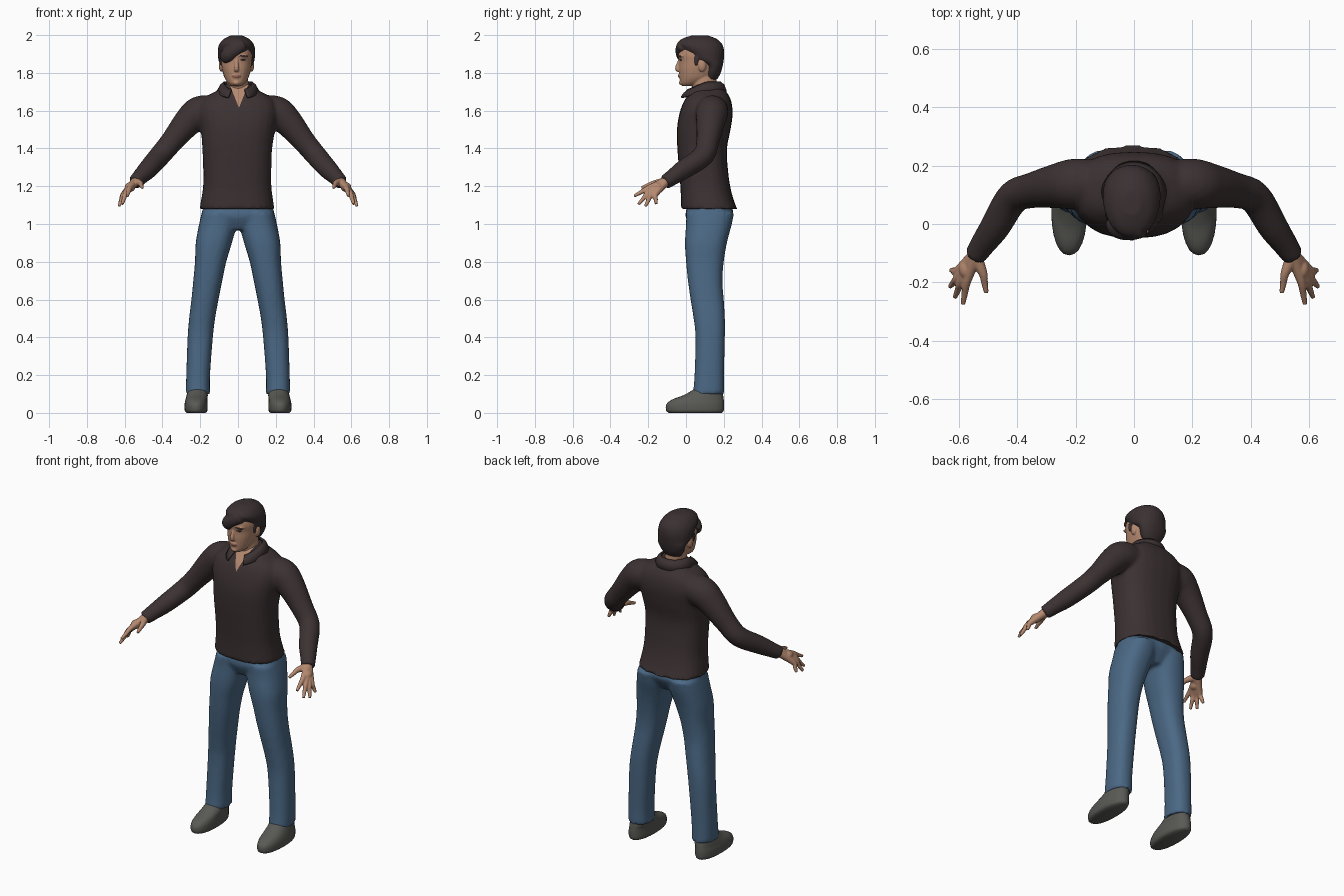
import bpy, bmesh, math
from mathutils import Vector

cube = bpy.data.objects.get("Cube")
if cube:
    bpy.data.objects.remove(cube, do_unlink=True)

SIDES = 24
parts = []


def material(name, r, g, b):
    m = bpy.data.materials.new(name)
    m.use_nodes = True
    m.diffuse_color = (r, g, b, 1)
    bsdf = next(n for n in m.node_tree.nodes if n.type == 'BSDF_PRINCIPLED')
    bsdf.inputs["Base Color"].default_value = (r, g, b, 1)
    bsdf.inputs["Roughness"].default_value = 0.8
    return m


SKIN = material("skin", 0.46, 0.25, 0.16)
SHIRT = material("dark brown cloth", 0.045, 0.031, 0.032)
DENIM = material("blue denim", 0.07, 0.14, 0.235)
SHOE = material("grey shoe", 0.1, 0.1, 0.09)
HAIR = material("dark hair", 0.043, 0.03, 0.032)
LIP = material("lips", 0.33, 0.14, 0.1)
EYE = material("dark eyes", 0.03, 0.02, 0.02)


def smooth_rows(rows, steps=4):
    """Catmull-Rom interpolation through rows of numbers."""
    rows = [rows[0]] + list(rows) + [rows[-1]]
    out = []
    for a, b, c, d in zip(rows, rows[1:], rows[2:], rows[3:]):
        for k in range(steps):
            t = k / steps
            out.append([q + (r - p) * t / 2 + (p - 2.5 * q + 2 * r - s / 2) * t * t
                        + (1.5 * (q - r) + (s - p) / 2) * t ** 3
                        for p, q, r, s in zip(a, b, c, d)])
    return out + [list(rows[-1])]


def skin_rings(bm, rings):
    loops = [[bm.verts.new(p) for p in ring] for ring in rings]
    for lo, hi in zip(loops, loops[1:]):
        for i in range(SIDES):
            j = (i + 1) % SIDES
            bm.faces.new((lo[i], lo[j], hi[j], hi[i]))
    bm.faces.new(loops[0][::-1])
    bm.faces.new(loops[-1])


ANGLES = [2 * math.pi * i / SIDES for i in range(SIDES)]


def loft(bm, rows, power=0.85):
    """Horizontal sections: height, centre x, half width, front y, back y."""
    def bulge(v):
        return math.copysign(abs(v) ** power, v)
    skin_rings(bm, [[Vector((x + w * bulge(math.cos(a)),
                             (f + b) / 2 + (b - f) / 2 * bulge(math.sin(a)), z))
                     for a in ANGLES] for z, x, w, f, b in smooth_rows(rows)])


def tube(bm, rows):
    """Round sections along a path: x, y, z, radius."""
    rows = smooth_rows(rows)
    pts = [Vector(r[:3]) for r in rows]
    rings = []
    for i, (p, row) in enumerate(zip(pts, rows)):
        way = pts[min(i + 1, len(pts) - 1)] - pts[max(i - 1, 0)]
        q = way.to_track_quat('Z', 'Y')
        rings.append([p + q @ Vector((math.cos(a), math.sin(a), 0)) * row[3] for a in ANGLES])
    skin_rings(bm, rings)


def ball(bm, centre, radii):
    made = bmesh.ops.create_uvsphere(bm, u_segments=20, v_segments=12, radius=1)
    for v in made["verts"]:
        v.co = Vector(centre) + Vector([c * r for c, r in zip(v.co, radii)])


def finish(bm, name, mats, voxel=0, relax=4):
    """Make the object; a voxel size fuses its pieces into one surface."""
    bmesh.ops.recalc_face_normals(bm, faces=bm.faces[:])
    me = bpy.data.meshes.new(name)
    bm.to_mesh(me)
    bm.free()
    ob = bpy.data.objects.new(name, me)
    bpy.context.collection.objects.link(ob)
    if voxel:
        fuse = ob.modifiers.new("fuse", 'REMESH')
        fuse.mode = 'VOXEL'
        fuse.voxel_size = voxel
        soft = ob.modifiers.new("soften", 'SMOOTH')
        soft.factor = 0.5
        soft.iterations = relax
        graph = bpy.context.evaluated_depsgraph_get()
        me = bpy.data.meshes.new_from_object(ob.evaluated_get(graph))
        ob.modifiers.clear()
        ob.data = me
    me.materials.clear()
    for m in mats:
        me.materials.append(m)
    parts.append(ob)
    return ob


def mirrored(rows, side, column):
    return [[v * side if i == column else v for i, v in enumerate(r)] for r in rows]


# Shirt: body and both sleeves fused
bm = bmesh.new()
loft(bm, [(1.08, -.005, .198, -.028, .272), (1.12, -.005, .192, -.027, .255),
          (1.2, -.004, .181, -.03, .234), (1.3, -.004, .181, -.038, .221),
          (1.4, -.004, .185, -.046, .217), (1.5, 0, .197, -.048, .236),
          (1.58, 0, .21, -.036, .247), (1.64, 0, .2, -.016, .242),
          (1.68, 0, .16, .008, .227), (1.71, 0, .105, .03, .205),
          (1.74, 0, .075, .05, .18)], 0.8)
ARM = [(.13, .14, 1.6, .08), (.205, .137, 1.59, .087), (.265, .13, 1.54, .077),
       (.35, .115, 1.437, .061), (.415, .09, 1.36, .057), (.475, -.008, 1.292, .052),
       (.515, -.065, 1.252, .044), (.546, -.112, 1.22, .038)]
for side in (-1, 1):
    tube(bm, mirrored(ARM, side, 0))
shirt = finish(bm, "shirt", [SHIRT, SKIN], 0.01, 5)

# Open neck cut cleanly into the shirt front
V_BASE, V_SLOPE = 1.615, 0.4
bm = bmesh.new()
bm.from_mesh(shirt.data)
for side in (-1, 1):
    faces = [f for f in bm.faces if f.calc_center_median().z > 1.58
             and f.calc_center_median().y < 0.1]
    geom = set(faces)
    for f in faces:
        geom.update(f.edges)
        geom.update(f.verts)
    bmesh.ops.bisect_plane(bm, geom=list(geom), dist=1e-5, plane_co=(0.005, 0, V_BASE),
                           plane_no=(side, 0, -V_SLOPE))
for f in bm.faces:
    c = f.calc_center_median()
    f.material_index = int(c.y < 0.1 and abs(c.x - 0.005) < (c.z - V_BASE) * V_SLOPE)
bm.to_mesh(shirt.data)
bm.free()

# Collar: folded band around the back, dropping to two points in front
bm = bmesh.new()
last = None
for i in range(33):
    a = math.radians(-152 + 304 * i / 32)
    s, c = math.sin(a), math.cos(a)
    f = max(0, -c)
    pair = [bm.verts.new((.073 * s, .107 + .073 * c - .035 * f, 1.75 - .045 * f)),
            bm.verts.new((.09 * s, .107 + .092 * c - .04 * f, 1.735 - .05 * f)),
            bm.verts.new((.11 * s, .107 + .105 * c - .045 * f, 1.7 - .035 * f))]
    if last:
        for k in range(2):
            bm.faces.new((last[k], last[k + 1], pair[k + 1], pair[k]))
    last = pair
collar = finish(bm, "collar", [SHIRT])
thick = collar.modifiers.new("thickness", 'SOLIDIFY')
thick.thickness = 0.01
thick.offset = 0

# Trousers: two legs and a pelvis fused
bm = bmesh.new()
LEG = [(.1, .212, .064, .036, .201), (.2, .211, .063, .045, .201), (.4, .2, .067, .05, .206),
       (.5, .19, .069, .04, .206), (.6, .175, .072, .024, .2), (.7, .16, .077, .01, .193),
       (.8, .145, .083, 0, .2), (.9, .128, .096, -.006, .217), (1, .106, .1, 0, .243),
       (1.06, .1, .092, 0, .255)]
for side in (-1, 1):
    loft(bm, mirrored(LEG, side, 1))
loft(bm, [(.97, 0, .07, .03, .2), (1.03, 0, .18, 0, .24), (1.07, 0, .19, 0, .25),
          (1.13, 0, .165, .02, .21)], 0.8)
finish(bm, "trousers", [DENIM], 0.01, 5)

# Shoes
SHOE_ROWS = [(0, .222, .05, -.09, .19), (.012, .222, .06, -.105, .2), (.045, .222, .061, -.104, .202),
             (.07, .22, .058, -.075, .2), (.095, .216, .056, -.01, .196), (.13, .213, .05, .05, .185)]
for side, label in ((-1, "right"), (1, "left")):
    bm = bmesh.new()
    loft(bm, mirrored(SHOE_ROWS, side, 1), 0.9)
    finish(bm, label + "_shoe", [SHOE])

# Hands: each finger runs from the wrist through its knuckle to the tip
WRIST = (.545, -.11, 1.222, .025)
FINGERS = [((.573, -.195, 1.192), (.586, -.275, 1.148)),
           ((.59, -.193, 1.173), (.614, -.252, 1.104)),
           ((.602, -.182, 1.16), (.631, -.215, 1.094)),
           ((.606, -.162, 1.157), (.628, -.158, 1.106)),
           ((.518, -.168, 1.216), (.506, -.236, 1.192))]
for side, label in ((-1, "right"), (1, "left")):
    bm = bmesh.new()
    for knuckle, tip in FINGERS:
        middle = [(k + t) / 2 for k, t in zip(knuckle, tip)]
        path = [WRIST, (*knuckle, .0155), (*middle, .0115), (*tip, .008)]
        tube(bm, mirrored(path, side, 0))
    ball(bm, (.572 * side, -.155, 1.195), (.028, .035, .026))
    finish(bm, label + "_hand", [SKIN], 0.004, 3)

# Head, neck, nose and ears fused
MID = -.008
bm = bmesh.new()
loft(bm, [(1.66, 0, .06, .05, .18), (1.72, 0, .058, .035, .165), (1.8, MID, .058, .03, .16)], 1)
loft(bm, [(1.73, MID, .024, -.018, .03), (1.745, MID, .044, -.03, .08),
          (1.775, MID, .064, -.034, .14), (1.82, MID, .077, -.037, .17),
          (1.86, MID, .082, -.036, .182), (1.9, MID, .083, -.042, .186),
          (1.95, MID, .07, -.022, .17), (1.98, MID, .04, .03, .13)], 0.9)
tube(bm, [(MID, -.03, 1.872, .009), (MID, -.041, 1.845, .01), (MID, -.046, 1.824, .013),
          (MID, -.036, 1.813, .012)])
ball(bm, (MID, -.03, 1.784), (.024, .013, .012))
ball(bm, (MID, -.022, 1.748), (.022, .015, .014))
for side in (-1, 1):
    ball(bm, (MID + .08 * side, .085, 1.84), (.014, .022, .034))
    ball(bm, (MID + .034 * side, -.026, 1.888), (.027, .013, .008))
head = finish(bm, "head", [SKIN, LIP, EYE], 0.004, 4)


def inside(c, x, z, rx, rz):
    return ((abs(c.x - MID) - x) / rx) ** 2 + ((c.z - z) / rz) ** 2 < 1


# Lips, eyes and brows as coloured face patches
for p in head.data.polygons:
    c = p.center
    if c.y < 0.03 and p.normal.y < 0:
        if inside(c, 0, 1.784, .024, .008):
            p.material_index = 1
        elif inside(c, .034, 1.869, .014, .0055) or inside(c, .036, 1.889, .024, .005):
            p.material_index = 2

# Hair: cap with a nape and a fringe swept to the right
bm = bmesh.new()
loft(bm, [(1.765, MID, .05, .1, .165), (1.8, MID, .073, .1, .184), (1.84, MID, .087, .098, .195),
          (1.868, MID, .096, .035, .2), (1.9, MID, .099, .003, .203), (1.93, MID, .098, -.03, .2),
          (1.955, MID, .089, -.045, .19), (1.98, MID, .067, -.022, .163),
          (1.998, MID, .03, .03, .115)], 0.95)
tube(bm, [(.03, -.012, 1.95, .034), (-.01, -.018, 1.925, .038), (-.05, -.008, 1.895, .042),
          (-.074, .012, 1.875, .031)])
for side in (-1, 1):
    ball(bm, (MID + .081 * side, .054, 1.865), (.009, .012, .03))
finish(bm, "hair", [HAIR], 0.006, 4)

# Smooth shading with sharp edges kept
for ob in bpy.context.selected_objects:
    ob.select_set(False)
for ob in parts:
    ob.select_set(True)
bpy.context.view_layer.objects.active = parts[0]
bpy.ops.object.shade_smooth_by_angle(angle=math.radians(50))
